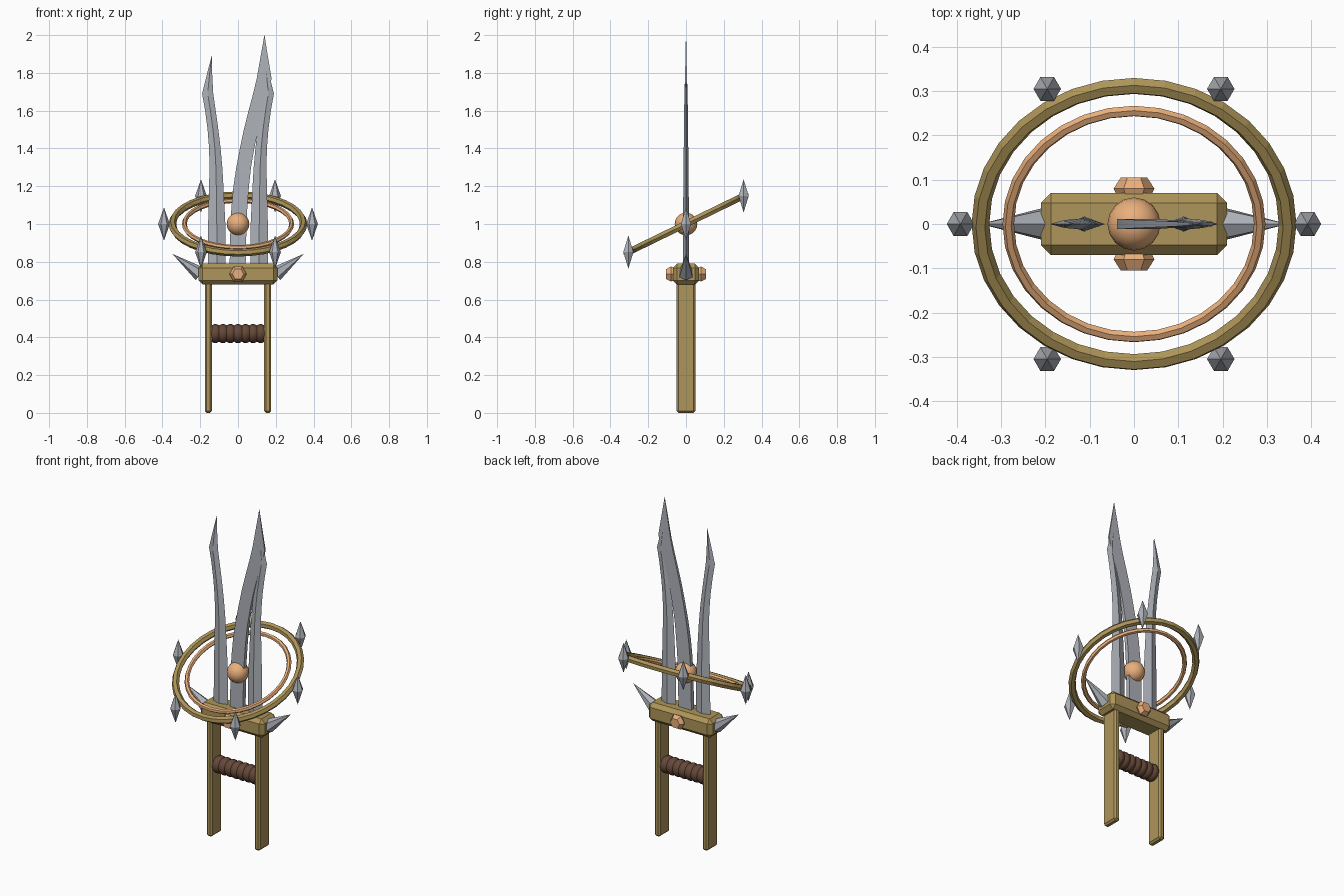
import bpy, bmesh, math
from mathutils import Matrix, Vector

if "Cube" in bpy.data.objects:
    bpy.data.objects.remove(bpy.data.objects["Cube"])


def material(name, rgb):
    m = bpy.data.materials.new(name)
    m.diffuse_color = (*rgb, 1)
    m.use_nodes = True
    m.node_tree.nodes["Principled BSDF"].inputs["Base Color"].default_value = m.diffuse_color
    return m


GOLD = material("gold", (0.42, 0.30, 0.10))
COPPER = material("copper", (0.82, 0.43, 0.20))
LEATHER = material("leather", (0.13, 0.065, 0.04))
STEEL = material("steel", (0.42, 0.44, 0.48))


def finish(name, bm, mat, smooth=None):
    bmesh.ops.recalc_face_normals(bm, faces=bm.faces)
    me = bpy.data.meshes.new(name)
    bm.to_mesh(me)
    bm.free()
    me.materials.append(mat)
    ob = bpy.data.objects.new(name, me)
    bpy.context.collection.objects.link(ob)
    if smooth:
        bpy.ops.object.select_all(action='DESELECT')
        ob.select_set(True)
        bpy.context.view_layer.objects.active = ob
        bpy.ops.object.shade_smooth_by_angle(angle=math.radians(smooth))
    return ob


def loft(name, rings, mat, smooth=None):
    """Skin a list of equal-length closed rings and cap both ends."""
    bm = bmesh.new()
    loops = [[bm.verts.new(p) for p in ring] for ring in rings]
    n = len(loops[0])
    for a, b in zip(loops, loops[1:]):
        for i in range(n):
            j = (i + 1) % n
            bm.faces.new((a[i], a[j], b[j], b[i]))
    bm.faces.new(loops[0])
    bm.faces.new(loops[-1])
    bmesh.ops.remove_doubles(bm, verts=bm.verts, dist=0.0005)
    return finish(name, bm, mat, smooth)


def lathe(name, profile, sides, centre, axis, mat, smooth=None):
    """Revolve (radius, height) pairs about an axis through centre."""
    axis = Vector(axis).normalized()
    u = axis.cross((0, 1, 0)) if abs(axis.y) < 0.9 else Vector((1, 0, 0))
    u.normalize()
    v = axis.cross(u)
    rings = []
    for r, h in profile:
        ring = []
        for i in range(sides):
            a = math.tau * i / sides
            ring.append(Vector(centre) + axis * h + (u * math.cos(a) + v * math.sin(a)) * r)
        rings.append(ring)
    return loft(name, rings, mat, smooth)


def box(name, centre, size, bevel, mat):
    bm = bmesh.new()
    bmesh.ops.create_cube(bm, size=1, matrix=Matrix.Translation(centre) @ Matrix.Diagonal((*size, 1)))
    bmesh.ops.bevel(bm, geom=bm.edges[:], offset=bevel, segments=1, affect='EDGES')
    return finish(name, bm, mat)


# Hand guard, side bars and wrapped grip
box("guard", (0, 0, 0.735), (0.42, 0.14, 0.11), 0.022, GOLD)
for s, side in ((-1, "left"), (1, "right")):
    box(f"side_bar_{side}", (s * 0.157, 0, 0.35), (0.037, 0.10, 0.70), 0.010, GOLD)
grip = [(0.043 + 0.008 * abs(math.sin(math.pi * i / 4)), -0.14 + 0.01 * i) for i in range(29)]
lathe("grip", grip, 16, (0, 0, 0.42), (1, 0, 0), LEATHER, 40)

# Faceted gems on the front and back of the guard
for s, side in ((-1, "front"), (1, "back")):
    lathe(f"guard_gem_{side}", [(0.036, 0.06), (0.046, 0.080), (0.030, 0.105)],
          6, (0, 0, 0.735), (0, s, 0), COPPER)

# Angled spikes at the guard ends
for s, side in ((-1, "left"), (1, "right")):
    lathe(f"guard_spike_{side}", [(0.04, 0), (0, 0.182)], 6,
          (s * 0.2, 0, 0.735), (s * 0.145, 0, 0.105), STEEL)

# Outer blades: diamond section, (z, outer edge, inner edge, half thickness)
OUTER = [(0.75, .160, .065, .017), (1.0, .158, .067, .016), (1.2, .153, .077, .014),
         (1.3, .151, .083, .013), (1.4, .153, .092, .012), (1.5, .161, .104, .011),
         (1.6, .174, .118, .010), (1.69, .190, .131, .008), (1.80, .163, .137, .005),
         (1.89, .139, .139, 0)]
for s, side in ((-1, "left"), (1, "right")):
    rings = []
    for z, o, i, t in OUTER:
        c = (o + i) / 2
        rings.append([(s * o, 0, z), (s * c, -t, z), (s * i, 0, z), (s * c, t, z)])
    loft(f"blade_{side}", rings, STEEL, 30)

# Tall middle blade: flat section, sweeping to the right
MIDDLE = [(0.75, -.045, .040, .013), (1.0, -.040, .045, .012), (1.1, -.034, .050, .0115),
          (1.2, -.024, .058, .011), (1.3, -.009, .069, .010), (1.4, .010, .086, .009),
          (1.5, .031, .107, .008), (1.6, .056, .133, .007), (1.69, .080, .160, .006),
          (1.77, .099, .178, .005), (1.9, .122, .156, .003), (2.0, .1395, .1405, .0005)]
loft("blade_middle", [[(l, -t, z), (r, -t, z), (r, t, z), (l, t, z)] for z, l, r, t in MIDDLE],
     STEEL, 30)

# Floating orb
bm = bmesh.new()
bmesh.ops.create_uvsphere(bm, u_segments=16, v_segments=10, radius=0.06,
                          matrix=Matrix.Translation((0, 0, 1.0)))
finish("orb", bm, COPPER, 40)

# Tilted double ring around the blades
TILT = math.radians(26)
for name, major, minor, mat in (("outer_ring", 0.347, 0.020, GOLD), ("inner_ring", 0.284, 0.013, COPPER)):
    bpy.ops.mesh.primitive_torus_add(major_radius=major, minor_radius=minor, major_segments=32,
                                     minor_segments=6, location=(0, 0, 1.0), rotation=(TILT, 0, 0))
    ring = bpy.context.object
    ring.name = name
    ring.data.materials.append(mat)

# Six upright double-pointed spikes on the outer ring
for k in range(6):
    a = math.tau * k / 6
    p = Matrix.Rotation(TILT, 3, 'X') @ Vector((0.392 * math.cos(a), 0.392 * math.sin(a), 0))
    lathe(f"ring_spike_{k + 1}", [(0, -0.088), (0.031, 0), (0, 0.088)], 6,
          p + Vector((0, 0, 1.0)), (0, 0, 1), STEEL)
